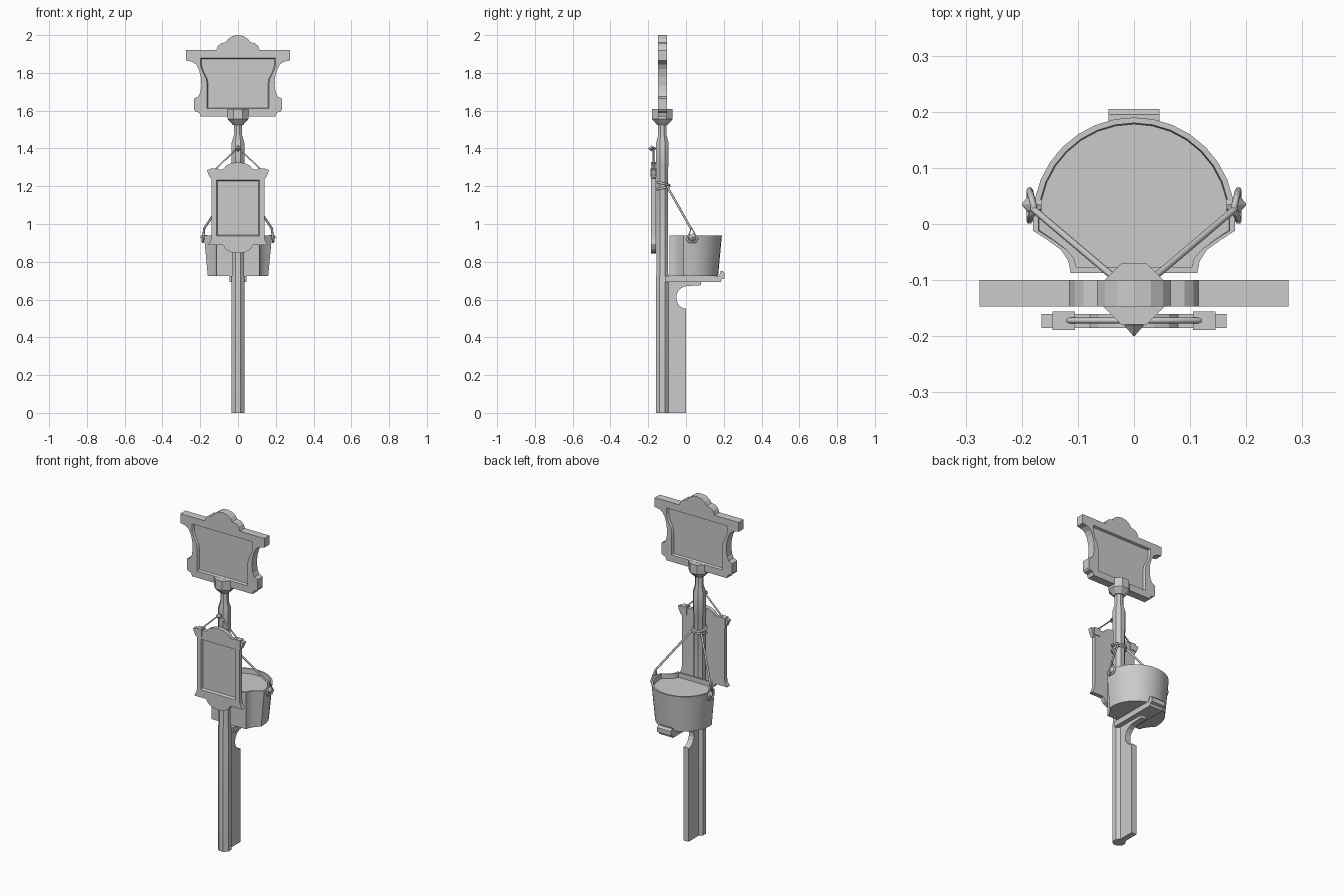
import bpy, bmesh
from math import sin, cos, pi, radians

if "Cube" in bpy.data.objects:
    bpy.data.objects.remove(bpy.data.objects["Cube"])

PY = -0.125  # post axis, y


def finish(name, bm, smooth=None):
    bmesh.ops.recalc_face_normals(bm, faces=bm.faces)
    me = bpy.data.meshes.new(name)
    bm.to_mesh(me)
    bm.free()
    ob = bpy.data.objects.new(name, me)
    bpy.context.collection.objects.link(ob)
    bpy.ops.object.select_all(action='DESELECT')
    ob.select_set(True)
    bpy.context.view_layer.objects.active = ob
    if smooth:
        bpy.ops.object.shade_smooth_by_angle(angle=radians(smooth))
    return ob


def loft(name, rings, smooth=None):
    """Skin a stack of closed rings and cap both ends."""
    bm = bmesh.new()
    vs = [[bm.verts.new(p) for p in r] for r in rings]
    n = len(rings[0])
    for a, b in zip(vs, vs[1:]):
        for i in range(n):
            j = (i + 1) % n
            bm.faces.new((a[i], a[j], b[j], b[i]))
    bm.faces.new(vs[0])
    bm.faces.new(vs[-1])
    return finish(name, bm, smooth)


def mirror(half):
    return half + [(-x, z) for x, z in reversed(half) if x > 0]


def board(name, pts, y0, y1, taper=0.0):
    """Extrude an x-z outline along y; taper shrinks the far end."""
    zc = (max(p[1] for p in pts) + min(p[1] for p in pts)) / 2
    s = 1 - taper
    return loft(name, [[(x, y0, z) for x, z in pts],
                       [(x * s, y1, zc + (z - zc) * s) for x, z in pts]])


def side_board(name, pts, w):
    """Extrude a y-z outline across x."""
    return loft(name, [[(x, y, z) for y, z in pts] for x in (-w, w)])


def cut(ob, cutter):
    cutter.hide_render = True
    m = ob.modifiers.new("recess", 'BOOLEAN')
    m.operation, m.solver, m.object = 'DIFFERENCE', 'EXACT', cutter
    bpy.context.view_layer.objects.active = ob
    bpy.ops.object.modifier_apply(modifier=m.name)
    bpy.data.objects.remove(cutter)


def rope(name, pts, r=0.006, cyclic=False):
    cu = bpy.data.curves.new(name, 'CURVE')
    cu.dimensions = '3D'
    cu.bevel_depth, cu.bevel_resolution, cu.use_fill_caps = r, 1, True
    sp = cu.splines.new('POLY')
    sp.points.add(len(pts) - 1)
    for p, q in zip(sp.points, pts):
        p.co = (*q, 1)
    sp.use_cyclic_u = cyclic
    ob = bpy.data.objects.new(name, cu)
    bpy.context.collection.objects.link(ob)
    bpy.ops.object.select_all(action='DESELECT')
    ob.select_set(True)
    bpy.context.view_layer.objects.active = ob
    bpy.ops.object.convert(target='MESH')


def box(name, x0, x1, y0, y1, z0, z1):
    return board(name, [(x0, z0), (x1, z0), (x1, z1), (x0, z1)], y0, y1)


# Octagonal turned post with flared socket
profile = [(0, .037), (.72, .037), (.74, .033), (1.30, .033), (1.31, .036), (1.43, .036),
           (1.47, .024), (1.525, .024), (1.525, .03), (1.555, .059), (1.61, .059)]
loft("post", [[(r * cos(pi / 8 + i * pi / 4), PY + r * sin(pi / 8 + i * pi / 4), z)
               for i in range(8)] for z, r in profile], 30)

# Top sign board with recessed panel on both faces
top_outline = mirror([(0, 2.0), (.03, 1.995), (.052, 1.98), (.065, 1.962), (.09, 1.957),
                      (.106, 1.943), (.115, 1.92), (.275, 1.92), (.275, 1.865), (.245, 1.86),
                      (.222, 1.845), (.208, 1.82), (.197, 1.78), (.194, 1.73), (.2, 1.695),
                      (.21, 1.675), (.232, 1.665), (.232, 1.605), (.225, 1.595), (.205, 1.59),
                      (.198, 1.57)])
panel = mirror([(.2, 1.88), (.2, 1.84), (.188, 1.805), (.17, 1.77), (.165, 1.74), (.165, 1.61)])
top_sign = board("top_sign", top_outline, -.147, -.1)
cut(top_sign, board("front_cutter", panel, -.149, -.134, .04))
cut(top_sign, board("back_cutter", panel, -.098, -.113, .04))

# Hanging sign with recessed front panel
hang_outline = mirror([(0, 1.327), (.035, 1.322), (.062, 1.31), (.078, 1.29), (.165, 1.287),
                       (.158, 1.265), (.148, 1.245), (.139, 1.24), (.139, .94), (.143, .915),
                       (.157, .89), (.08, .89), (.065, .865), (.035, .85), (0, .845)])
hang_sign = board("hanging_sign", hang_outline, -.185, -.16)
cut(hang_sign, board("panel_cutter", mirror([(.115, 1.235), (.115, .935)]), -.187, -.173, .05))

# Hanging sign rope, clamps and nail
rope("sign_rope", [(-.13, -.172, 1.28), (0, -.172, 1.405), (.13, -.172, 1.28)], .005)
for s, side in ((-1, "left"), (1, "right")):
    box(side + "_sign_clamp", s * .105, s * .145, -.189, -.156, 1.25, 1.295)
loft("sign_nail", [[(r * cos(i * pi / 2), y, 1.4 + r * sin(i * pi / 2)) for i in range(4)]
                   for y, r in ((-.11, .006), (-.178, .006), (-.18, .018), (-.2, .001))])

# Bracket web with concave top, and shelf with raised lip
arc = [(.01 + .062 * cos(radians(a)), .61 + .062 * sin(radians(a))) for a in range(250, 89, -20)]
side_board("bracket_web", [(-.12, 0), (0, 0), (0, .552)] + arc
           + [(.08, .676), (.08, .7), (-.12, .7)], .017)
side_board("shelf", [(-.11, .725), (-.11, .693), (.185, .693), (.19, .707), (.205, .712),
                     (.205, .738), (.195, .75), (.184, .75), (.175, .725)], .045)


# Planter bucket: round back, pinched sides, flat front
def bucket_ring(R, z, t=0.0):
    R -= t
    half = [(.113 - t, -.087 + t), (.117 - t, -.066 + t * .5), (.13 - t, -.046),
            ((R + .13) / 2 - t * .5, -.028), (R, -.012)]
    half += [(R * cos(pi / 2 * i / 8), .01 + R * sin(pi / 2 * i / 8)) for i in range(9)]
    half[-1] = (0, .01 + R)
    left = [(-x, y) for x, y in reversed(half[:-1])]
    return [(x, y, z) for x, y in half + left]


loft("bucket", [bucket_ring(.16, .725), bucket_ring(.18, .94),
                bucket_ring(.18, .94, .01), bucket_ring(.178, .912, .01)], 35)

# Bucket hangers: pegs, rope loops and ropes up to the post
for s, side in ((-1, "left"), (1, "right")):
    loft(side + "_bucket_peg", [[(s * x, .035 + r * cos(i * pi / 4), .93 + r * sin(i * pi / 4))
                                 for i in range(8)]
                                for x, r in ((.165, .012), (.184, .012), (.184, .02), (.2, .001))])
    rope(side + "_rope_loop", [(s * x, y, z) for x, y, z in (
        (.178, .03, .98), (.186, .006, .92), (.186, .016, .904), (.186, .05, .904),
        (.186, .06, .92))], .006, True)
    rope(side + "_bucket_rope", [(s * .18, .027, .975), (s * .03, -.1, 1.2)])

# Rope wraps around the post
for k, z in enumerate((1.19, 1.215)):
    rope("post_wrap_%d" % (k + 1), [(.037 * cos(i * pi / 6), PY + .037 * sin(i * pi / 6),
                                     z + .008 * sin(i * pi / 6) * (1 - 2 * k))
                                    for i in range(12)], .006, True)
